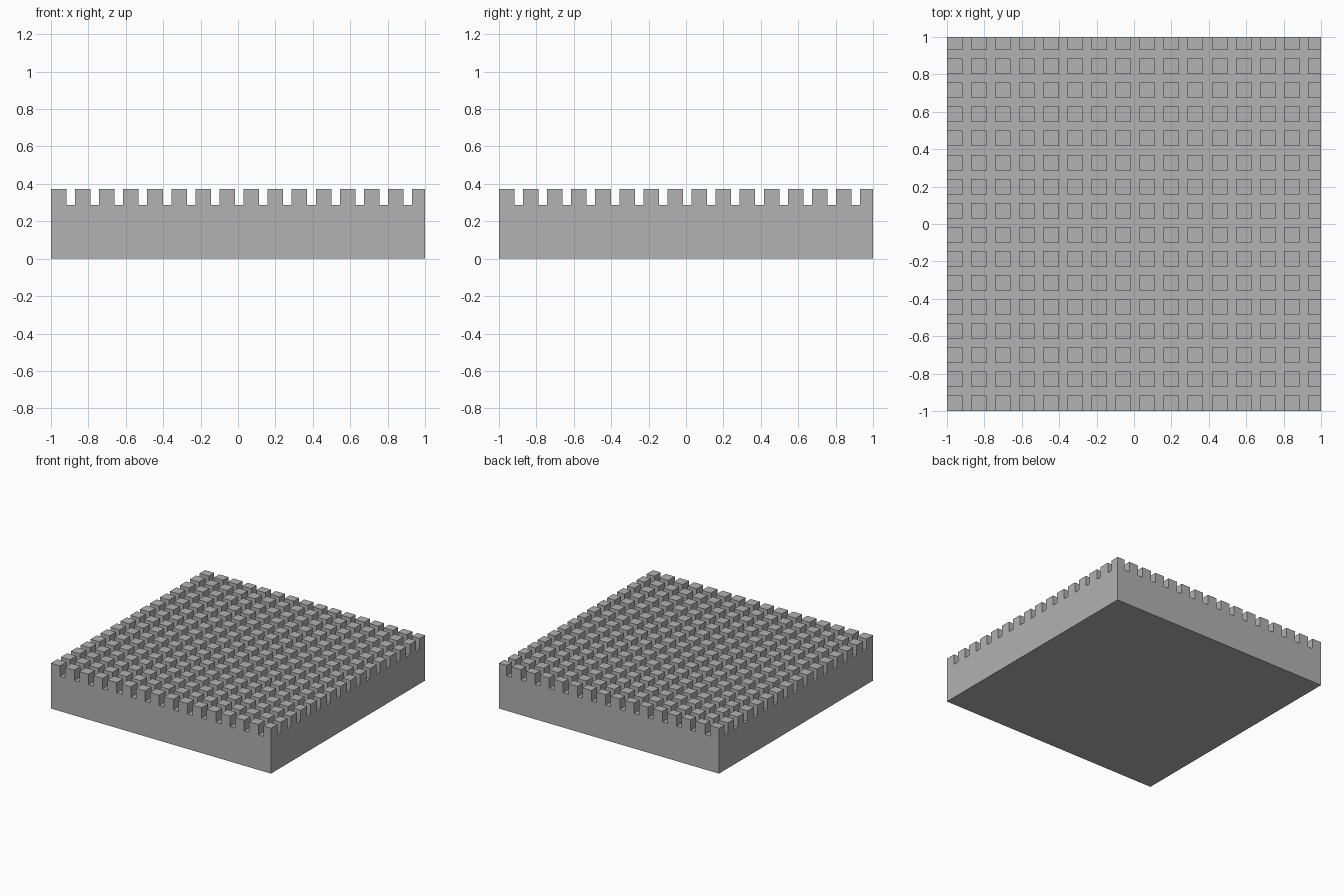
import bpy
import bmesh

cube = bpy.data.objects.get("Cube")
if cube:
    bpy.data.objects.remove(cube, do_unlink=True)

PITCH, TOOTH = 0.1287, 0.083
FLOOR, TOP = 0.287, 0.373
COUNT = 16
CELLS = 2 * COUNT - 1


def line(i):
    """Position of grid line i: tooth start, tooth end, next tooth start..."""
    return min(-1 + (i // 2) * PITCH + (i % 2) * TOOTH, 1)


grey = bpy.data.materials.new("grey")
grey.use_nodes = True
colour = (0.445, 0.445, 0.445, 1)
grey.diffuse_color = colour
grey.node_tree.nodes["Principled BSDF"].inputs["Base Color"].default_value = colour

# Groove floor, divided along the edges of the teeth
bm = bmesh.new()
rows = [[bm.verts.new((line(i), line(j), FLOOR)) for i in range(CELLS + 1)]
        for j in range(CELLS + 1)]
teeth = []
for j in range(CELLS):
    for i in range(CELLS):
        face = bm.faces.new((rows[j][i], rows[j][i + 1],
                             rows[j + 1][i + 1], rows[j + 1][i]))
        if i % 2 == 0 and j % 2 == 0:
            teeth.append(face)

# Outer walls and underside of the slab
rim = [e for e in bm.edges if e.is_boundary]
skirt = bmesh.ops.extrude_edge_only(bm, edges=rim)["geom"]
for v in skirt:
    if isinstance(v, bmesh.types.BMVert):
        v.co.z = 0
bmesh.ops.contextual_create(bm, geom=[e for e in bm.edges if e.is_boundary])

# Square teeth raised from the floor
for face in bmesh.ops.extrude_discrete_faces(bm, faces=teeth)["faces"]:
    for v in face.verts:
        v.co.z = TOP

bmesh.ops.recalc_face_normals(bm, faces=bm.faces)
mesh = bpy.data.meshes.new("toothed_slab")
bm.to_mesh(mesh)
bm.free()
mesh.materials.append(grey)
slab = bpy.data.objects.new("toothed_slab", mesh)
bpy.context.collection.objects.link(slab)
